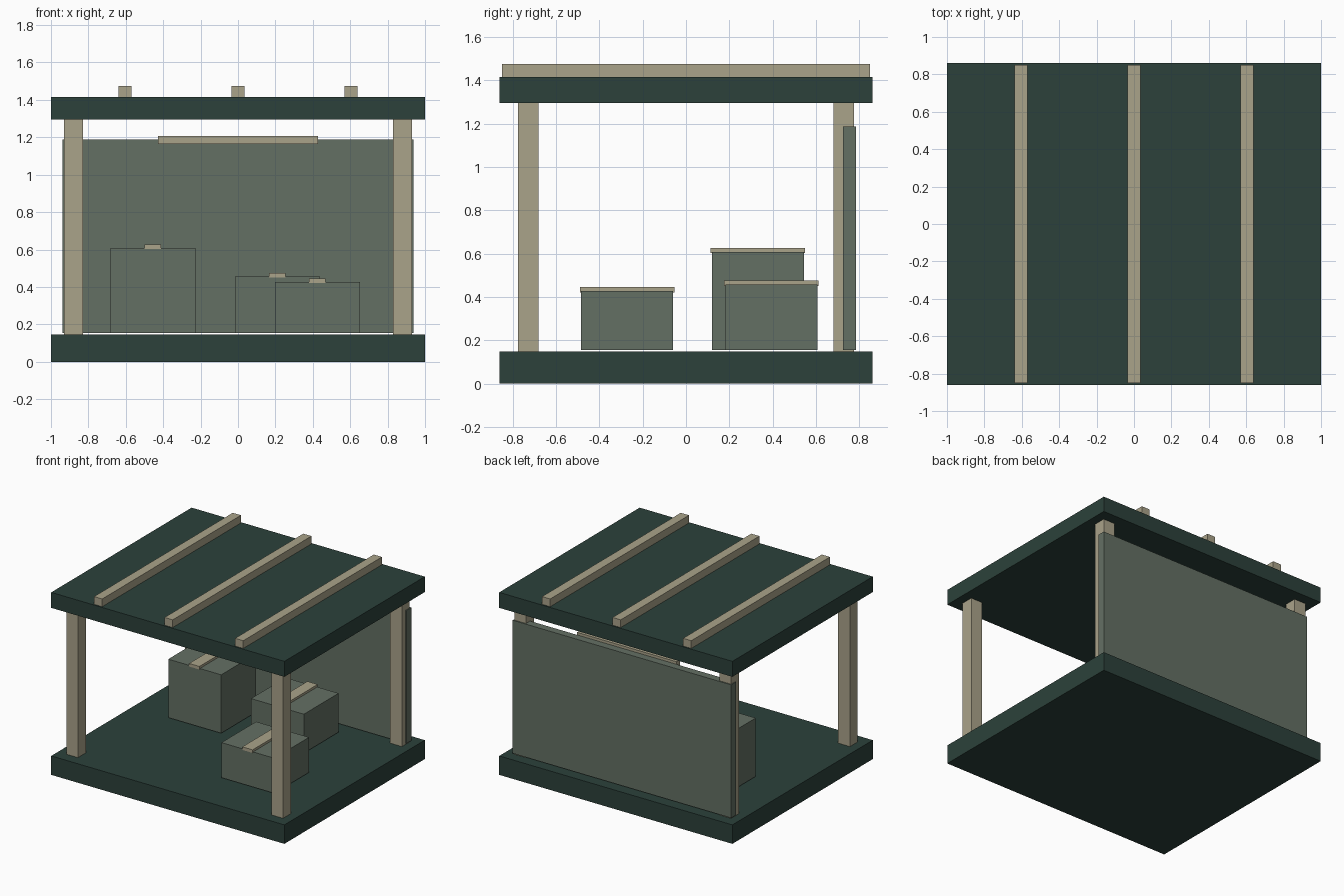
import bpy

cube = bpy.data.objects.get("Cube")
if cube:
    bpy.data.objects.remove(cube, do_unlink=True)


def material(name, rgb):
    mat = bpy.data.materials.new(name)
    mat.use_nodes = True
    colour = (*rgb, 1)
    mat.diffuse_color = colour
    mat.node_tree.nodes["Principled BSDF"].inputs["Base Color"].default_value = colour
    return mat


dark_green = material("dark green", (0.025, 0.053, 0.043))
sage = material("sage green", (0.127, 0.162, 0.127))
tan = material("pale tan", (0.402, 0.366, 0.254))


def box(name, x, y, z, mat):
    """Box spanning the given (low, high) range on each axis."""
    spans = (x, y, z)
    bpy.ops.mesh.primitive_cube_add(size=1, location=[(a + b) / 2 for a, b in spans])
    ob = bpy.context.object
    ob.name = ob.data.name = name
    ob.scale = [b - a for a, b in spans]
    bpy.ops.object.transform_apply(location=False, rotation=False, scale=True)
    ob.data.materials.append(mat)
    return ob


def around(centre, width):
    return centre - width / 2, centre + width / 2


FLOOR, EAVES, ROOF, CRATE_BASE = 0.147, 1.295, 1.415, 0.155

# Floor and roof slabs
box("floor_slab", (-1, 1), (-0.86, 0.86), (0, FLOOR), dark_green)
box("roof_slab", (-1, 1), (-0.86, 0.86), (EAVES, ROOF), dark_green)

# Roof battens
for i, name in enumerate(("right", "middle", "left")):
    box(f"roof_batten_{name}", around((i - 1) * 0.605, 0.07), (-0.85, 0.85),
        (ROOF, 1.475), tan)

# Corner posts
for side, sx in (("right", -1), ("left", 1)):
    for end, sy in (("front", -1), ("back", 1)):
        box(f"{end}_{side}_post", around(sx * 0.88, 0.1), around(sy * 0.728, 0.096),
            (FLOOR, EAVES), tan)

# Back wall with a rail along its top
box("back_wall", (-0.937, 0.937), (0.725, 0.785), (CRATE_BASE, 1.187), sage)
box("wall_rail", (-0.427, 0.427), (0.685, 0.725), (1.165, 1.207), tan)

# Crates, each with a strip over the lid: name, centre x, centre y, top height
for name, x, y, top in (("tall", -0.455, 0.332, 0.608),
                        ("middle", 0.211, 0.394, 0.457),
                        ("short", 0.424, -0.272, 0.427)):
    box(f"{name}_crate", around(x, 0.454), around(y, 0.425), (CRATE_BASE, top), sage)
    box(f"{name}_crate_strip", around(x, 0.088), around(y, 0.436),
        (top - 0.006, top + 0.018), tan)
